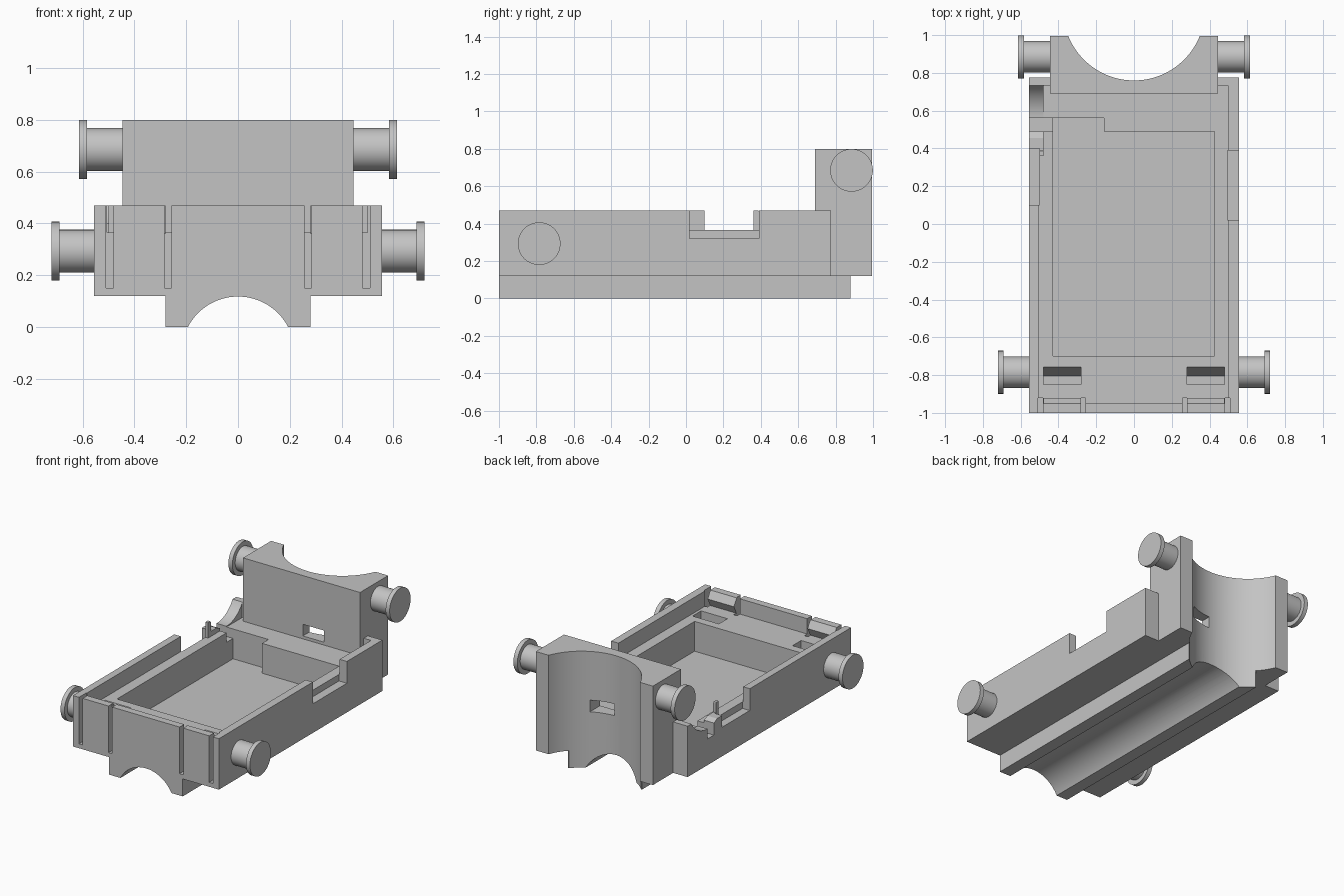
import bpy, bmesh, math
from mathutils import Matrix

if "Cube" in bpy.data.objects:
    bpy.data.objects.remove(bpy.data.objects["Cube"], do_unlink=True)

grey = bpy.data.materials.new("plain_grey")
grey.use_nodes = True
grey.diffuse_color = (0.55, 0.55, 0.55, 1)
grey.node_tree.nodes["Principled BSDF"].inputs["Base Color"].default_value = grey.diffuse_color


def make(name, bm):
    bmesh.ops.recalc_face_normals(bm, faces=bm.faces)
    mesh = bpy.data.meshes.new(name)
    bm.to_mesh(mesh)
    bm.free()
    mesh.materials.append(grey)
    obj = bpy.data.objects.new(name, mesh)
    bpy.context.collection.objects.link(obj)
    return obj


def box(name, x, y, z):
    bm = bmesh.new()
    size = [b - a for a, b in (x, y, z)]
    mid = [(a + b) / 2 for a, b in (x, y, z)]
    bmesh.ops.create_cube(bm, size=1, matrix=Matrix.Translation(mid) @ Matrix.Diagonal((*size, 1)))
    return make(name, bm)


def rod(name, center, radius, length, axis, sides=96):
    bm = bmesh.new()
    turn = {"X": Matrix.Rotation(math.pi / 2, 4, "Y"),
            "Y": Matrix.Rotation(math.pi / 2, 4, "X"), "Z": Matrix()}[axis]
    bmesh.ops.create_cone(bm, cap_ends=True, segments=sides, radius1=radius, radius2=radius,
                          depth=length, matrix=Matrix.Translation(center) @ turn)
    return make(name, bm)


def prism(name, x, profile):
    """Extrude a y-z profile along x."""
    bm = bmesh.new()
    face = bm.faces.new([bm.verts.new((x[0], y, z)) for y, z in profile])
    new = bmesh.ops.extrude_face_region(bm, geom=[face])["geom"]
    bmesh.ops.translate(bm, vec=(x[1] - x[0], 0, 0),
                        verts=[v for v in new if isinstance(v, bmesh.types.BMVert)])
    return make(name, bm)


def combine(target, tool, operation):
    mod = target.modifiers.new("join", "BOOLEAN")
    mod.operation, mod.solver, mod.object = operation, "EXACT", tool
    bpy.context.view_layer.update()
    graph = bpy.context.evaluated_depsgraph_get()
    mesh = bpy.data.meshes.new_from_object(target.evaluated_get(graph))
    target.modifiers.clear()
    target.data = mesh
    bpy.data.objects.remove(tool, do_unlink=True)


def smooth(obj):
    bpy.ops.object.select_all(action="DESELECT")
    obj.select_set(True)
    bpy.context.view_layer.objects.active = obj
    bpy.ops.object.shade_smooth_by_angle(angle=math.radians(30))


DECK = 0.365
tray = box("tray", (-.555, .555), (-1, .775), (.12, .47))


def cut(tool):
    combine(tray, tool, "DIFFERENCE")


# Space above the deck, leaving the side and front walls
cut(box("cutter", (-.505, .5), (-.95, .36), (DECK, .7)))
cut(box("cutter", (-.48, .5), (.3, .73), (DECK, .7)))

# Rear tower and lower keel
combine(tray, box("tower", (-.445, .445), (.69, .995), (.12, .8)), "UNION")
combine(tray, box("keel", (-.28, .28), (-1, .88), (0, .14)), "UNION")

# Round groove under the keel and upright hollow in the tower
cut(rod("cutter", (0, 0, -.1), .218, 3, "Y"))
cut(rod("cutter", (0, 1.135, .4), .375, 2, "Z", 128))

# Deep pocket with its stepped rear edge and side channel
cut(box("cutter", (-.43, .425), (-.7, .49), (.16, .6)))
cut(box("cutter", (-.43, -.16), (.4, .56), (.16, .6)))
cut(box("cutter", (-.7, -.4), (.49, .56), (.3, .6)))

# Side wall notches, lowered rear wall and its curved end
cut(box("cutter", (.495, .7), (.02, .39), (.32, .6)))
cut(box("cutter", (-.7, -.5), (.1, .4), (.32, .6)))
cut(box("cutter", (-.7, -.47), (.39, .5), (.4, .6)))
cut(rod("cutter", (-.58, .56, .57), .2, .205, "X"))

# Window through the tower
cut(box("cutter", (.01, .17), (.6, 1.1), (.385, .465)))

# Front clips: slots, inner catches and deck openings
for side in (-1, 1):
    for middle in (.495, .27):
        x = side * middle
        cut(box("cutter", (x - .014, x + .014), (-1.1, -.92), (.15, .6)))
    span = sorted((side * .28, side * .48))
    cut(prism("cutter", span, [(-.85, .5), (-.85, .2), (-.805, .2), (-.757, DECK), (-.757, .5)]))
    prism("clip_catch", span, [(-.96, .469), (-.95, .469), (-.92, .42), (-.95, .36), (-.96, .36)])

smooth(tray)

# Flanged pegs on both sides
for side in (-1, 1):
    for label, inner, outer, y, z in (("front", .54, .72, -.785, .293), ("rear", .43, .613, .885, .685)):
        rim = outer - .03
        shaft = rod(label + "_peg_shaft", (side * (inner + rim) / 2, y, z), .083, rim - inner, "X", 64)
        flange = rod(label + "_peg_flange", (side * (rim + outer) / 2, y, z), .114, .03, "X", 64)
        smooth(shaft)
        smooth(flange)
